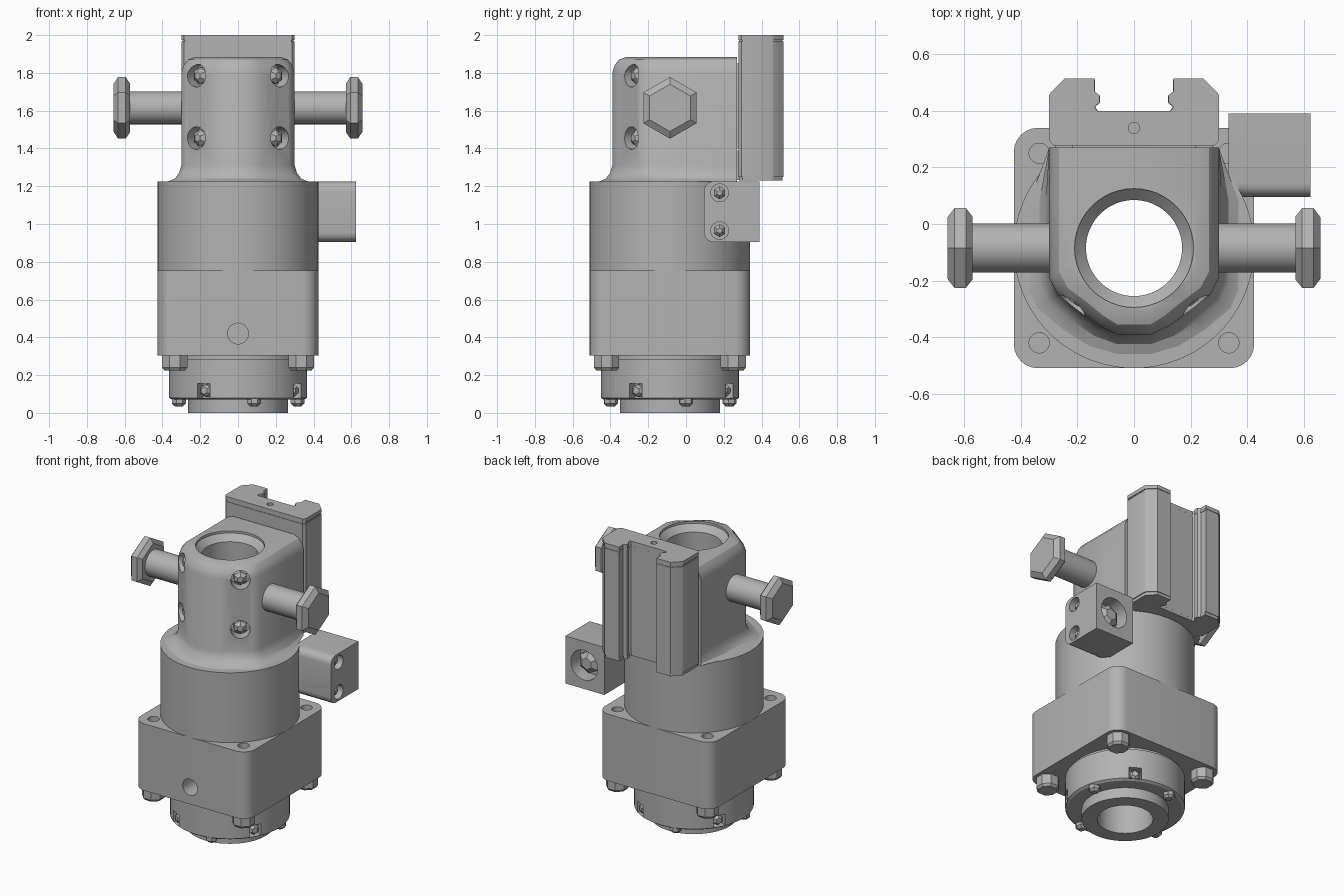
import bpy, bmesh, math
from mathutils import Vector

cube = bpy.data.objects.get("Cube")
if cube:
    bpy.data.objects.remove(cube, do_unlink=True)

grey = bpy.data.materials.new("machined grey")
grey.use_nodes = True
colour = (0.45, 0.45, 0.45, 1)
grey.diffuse_color = colour
grey.node_tree.nodes["Principled BSDF"].inputs["Base Color"].default_value = colour

AXIS = Vector((0, -0.085, 0))
BORE = 0.17


def loft(name, rings, closed=False):
    """Skin a list of equal rings; cap the ends, or join last to first."""
    bm = bmesh.new()
    rows = [[bm.verts.new(p) for p in ring] for ring in rings]
    n = len(rows[0])
    pairs = list(zip(rows, rows[1:])) + ([(rows[-1], rows[0])] if closed else [])
    for a, b in pairs:
        for i in range(n):
            j = (i + 1) % n
            bm.faces.new((a[i], a[j], b[j], b[i]))
    if not closed:
        bm.faces.new(rows[0])
        bm.faces.new(rows[-1])
    bmesh.ops.recalc_face_normals(bm, faces=bm.faces)
    mesh = bpy.data.meshes.new(name)
    bm.to_mesh(mesh)
    bm.free()
    mesh.materials.append(grey)
    obj = bpy.data.objects.new(name, mesh)
    bpy.context.collection.objects.link(obj)
    return obj


def turned(name, start, direction, profile, sides=48, closed=False, spin=0):
    """Revolve (radius, distance) points about a direction."""
    d = Vector(direction).normalized()
    u = d.orthogonal().normalized() if abs(d.z) > 0.9 else Vector((0, 0, 1))
    v = d.cross(u)
    angles = [spin + 2 * math.pi * i / sides for i in range(sides)]
    return loft(name, [[Vector(start) + d * h + (u * math.cos(a) + v * math.sin(a)) * r
                        for a in angles] for r, h in profile], closed)


def prism(name, outline, z0, z1):
    return loft(name, [[(x, y, z) for x, y in outline] for z in (z0, z1)])


def box(name, x0, x1, y0, y1, z0, z1):
    return prism(name, [(x0, y0), (x1, y0), (x1, y1), (x0, y1)], z0, z1)


def activate(obj):
    bpy.ops.object.select_all(action='DESELECT')
    obj.select_set(True)
    bpy.context.view_layer.objects.active = obj


def cut(obj, *cutters):
    activate(obj)
    for c in cutters:
        m = obj.modifiers.new("cut", 'BOOLEAN')
        m.operation, m.object, m.solver = 'DIFFERENCE', c, 'EXACT'
        bpy.ops.object.modifier_apply(modifier=m.name)
        bpy.data.objects.remove(c, do_unlink=True)


def round_edges(obj, axis, width, test=lambda p: True):
    """Round the edges that run along one axis."""
    bm = bmesh.new()
    bm.from_mesh(obj.data)
    edges = [e for e in bm.edges
             if abs((e.verts[0].co - e.verts[1].co).normalized()[axis]) > 0.99
             and test(e.verts[0].co)]
    bmesh.ops.bevel(bm, geom=edges, offset=width, segments=6, profile=0.5, affect='EDGES')
    bm.to_mesh(obj.data)
    bm.free()


def hole(start, direction, radius, depth, sides=32, spin=0):
    return turned("cutter", start, direction, [(radius, -0.1), (radius, depth)], sides, spin=spin)


UP = (0, 0, 1)

# Square lower housing with corner bolts
block = box("square_housing", -0.425, 0.425, -0.51, 0.34, 0.305, 0.755)
round_edges(block, 2, 0.085)
cut(block, turned("cutter", AXIS, UP, [(BORE, 0.2), (BORE, 0.9)]),
    hole((0, -0.51, 0.42), (0, 1, 0), 0.055, 0.2))
for sx in (-1, 1):
    for sy in (-1, 1):
        p = AXIS + Vector((sx * 0.335, sy * 0.335, 0))
        cut(block, hole(p + Vector((0, 0, 0.755)), (0, 0, -1), 0.036, 0.12, 20))
        turned("corner_bolt", p, UP, [(0.06, 0.225), (0.072, 0.24), (0.072, 0.31)], 8,
               spin=math.pi / 8)

# Round upper housing
turned("round_housing", AXIS, UP, [(BORE, 0.755), (0.425, 0.755), (0.425, 1.225), (BORE, 1.225)],
       96, True)

# Lower flange and spigot
flange = turned("lower_flange", AXIS, UP,
                [(BORE, 0.07), (0.35, 0.07), (0.365, 0.08), (0.365, 0.285),
                 (0.35, 0.285), (0.35, 0.305), (BORE, 0.305)], 72, True)
turned("spigot", AXIS, UP, [(BORE, 0), (0.265, 0), (0.265, 0.07), (BORE, 0.07)], 64, True)
for k in range(4):
    a = math.radians(60 + 90 * k)
    d = Vector((math.cos(a), math.sin(a), 0))
    p = AXIS + d * 0.365 + Vector((0, 0, 0.118))
    cut(flange, hole(p, -d, 0.055, 0.06, 4, math.pi / 4))
    turned("flange_side_screw", p - d * 0.07, d, [(0.034, 0), (0.034, 0.05), (0.02, 0.065)], 6)
    b = math.radians(15 + 90 * k)
    q = AXIS + Vector((math.cos(b), math.sin(b), 0)) * 0.325
    turned("flange_face_screw", q, UP, [(0.022, 0.035), (0.038, 0.05), (0.038, 0.08)], 7)


# Neck: flat back, rounded front, flared foot, softened top
def neck_ring(d, z):
    half = [(0.3 + min(d, 0), 0.27), (0.3 + d, 0.08), (0.3 + d, -0.19 - d * 0.6),
            (0.27 + d, -0.25 - d * 0.7), (0.2 + d * 0.7, -0.305 - d),
            (0.125 + d * 0.5, -0.36 - d), (0.06, -0.39 - d)]
    return [(x, y, z) for x, y in half] + [(-x, y, z) for x, y in reversed(half)]


neck = loft("neck", [neck_ring(d, z) for d, z in (
    (0.07, 1.225), (0.035, 1.24), (0.012, 1.27), (0, 1.31), (0, 1.8),
    (-0.012, 1.84), (-0.035, 1.87), (-0.075, 1.885))])
cut(neck, turned("cutter", AXIS, UP, [(BORE, 1.1), (BORE, 1.83), (0.21, 1.87), (0.21, 2)]))
for s in (-1, 1):
    for z in (1.455, 1.785):
        d = Vector((s * 0.6, -0.8, 0))
        p = Vector((s * 0.22, -0.288, z))
        cut(neck, hole(p, -d, 0.06, 0.07, 24))
        turned("neck_screw", p - d * 0.075, d, [(0.045, 0), (0.045, 0.045), (0.02, 0.065)], 6)
    # Side knob: round shaft with a chamfered six-sided head
    side = (s, 0, 0)
    start = AXIS + Vector((0, 0, 1.615))
    turned("knob_shaft", start, side, [(0.087, 0.22), (0.087, 0.6)], 40)
    turned("knob_head", start, side, [(0.13, 0.572), (0.163, 0.595), (0.163, 0.635), (0.125, 0.66)], 6)

# Dovetail rail at the back
half = [(0, 0.4), (0.13, 0.4), (0.14, 0.415), (0.122, 0.43), (0.122, 0.455), (0.14, 0.47),
        (0.14, 0.515), (0.245, 0.515), (0.295, 0.465), (0.3, 0.455), (0.3, 0.295), (0.285, 0.278)]
outline = half + [(-x, y) for x, y in reversed(half[1:])]
inner = [(x * 0.98, 0.39 + (y - 0.39) * 0.97) for x, y in outline]
prism("rail", outline, 1.25, 1.965)
prism("rail_foot", inner, 1.23, 1.25)
prism("rail_groove", inner, 1.965, 1.975)
cap = prism("rail_cap", outline, 1.975, 2)
cut(cap, hole((0, 0.34, 2), (0, 0, -1), 0.02, 0.02, 12))
box("rail_mount", -0.22, 0.22, 0.262, 0.285, 1.4, 1.85)
box("rail_lower_pad", -0.28, 0.28, 0.265, 0.285, 1.232, 1.39)

# Side bracket with screw sockets
bracket = box("side_bracket", 0.335, 0.625, 0.095, 0.39, 0.905, 1.225)
round_edges(bracket, 0, 0.05, lambda p: p.y < 0.2)
cut(bracket, hole((0.485, 0.39, 1.065), (0, -1, 0), 0.1, 0.1))
turned("bracket_back_screw", (0.485, 0.28, 1.065), (0, 1, 0),
       [(0.075, 0), (0.075, 0.06), (0.04, 0.085)], 6)
for z in (0.965, 1.165):
    cut(bracket, hole((0.625, 0.178, z), (-1, 0, 0), 0.047, 0.07, 24))
    turned("bracket_side_screw", (0.55, 0.178, z), (1, 0, 0),
           [(0.034, 0), (0.034, 0.04), (0.015, 0.06)], 6)

# Smooth the round parts, keep the corners crisp
for obj in list(bpy.context.collection.objects):
    if obj.type == 'MESH' and grey.name in obj.data.materials:
        activate(obj)
        bpy.ops.object.shade_smooth_by_angle(angle=math.radians(28))
